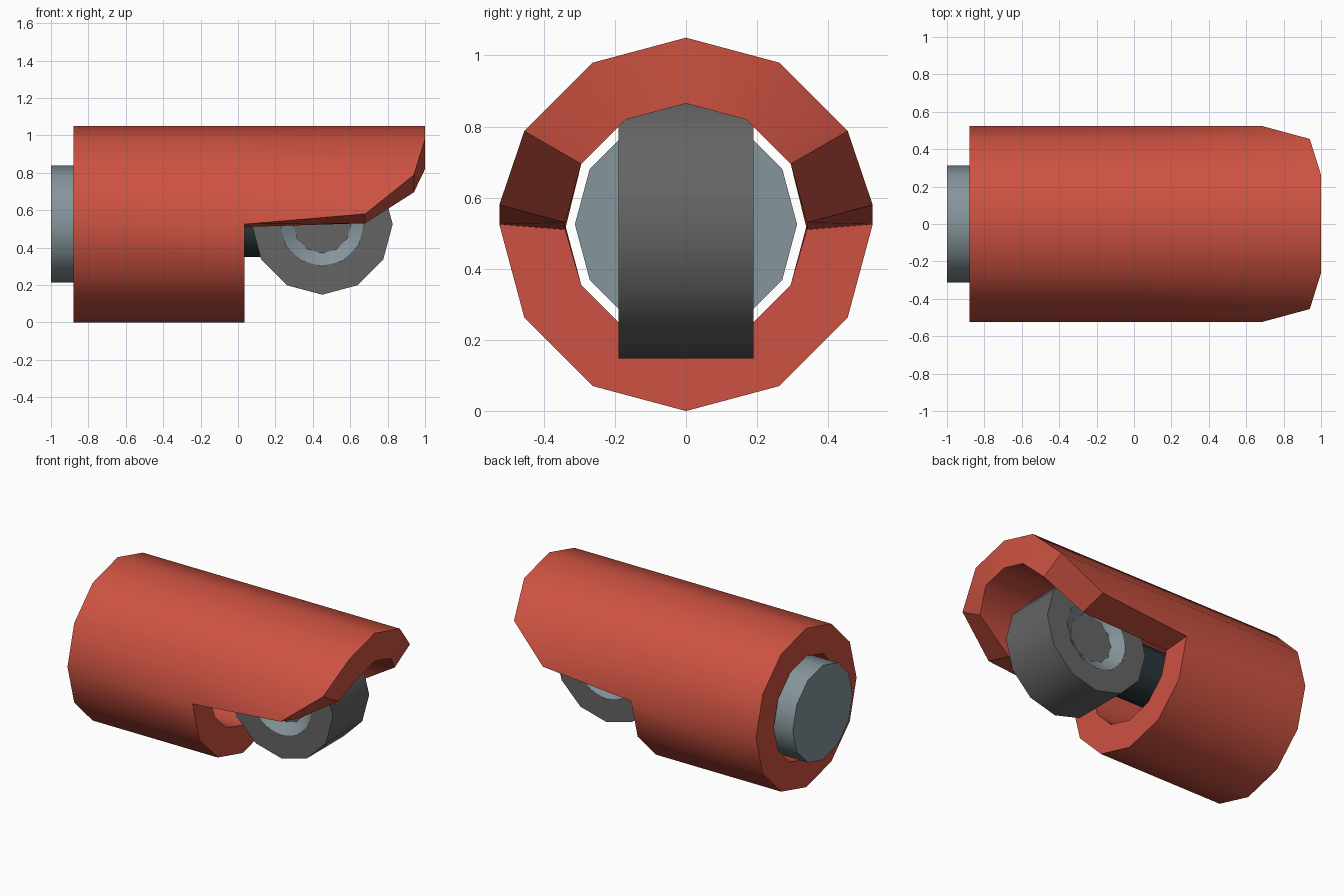
import bpy, bmesh, math

if "Cube" in bpy.data.objects:
    bpy.data.objects.remove(bpy.data.objects["Cube"])

N = 12            # sides of every round part
CZ = 0.525        # height of the main axis


def material(name, rgb):
    m = bpy.data.materials.new(name)
    m.diffuse_color = (*rgb, 1)
    m.use_nodes = True
    m.node_tree.nodes["Principled BSDF"].inputs["Base Color"].default_value = m.diffuse_color
    return m


red = material("red", (0.61, 0.085, 0.054))
grey = material("dark grey", (0.13, 0.13, 0.13))
steel = material("blue grey", (0.235, 0.30, 0.325))
black = material("blue black", (0.026, 0.038, 0.046))


def finish(name, bm, mats):
    bmesh.ops.recalc_face_normals(bm, faces=bm.faces[:])
    me = bpy.data.meshes.new(name)
    bm.to_mesh(me)
    bm.free()
    for m in mats:
        me.materials.append(m)
    ob = bpy.data.objects.new(name, me)
    bpy.context.collection.objects.link(ob)
    bpy.ops.object.select_all(action='DESELECT')
    ob.select_set(True)
    bpy.context.view_layer.objects.active = ob
    bpy.ops.object.shade_smooth_by_angle(angle=math.radians(33))
    return ob


def lathe(name, profile, place, mats, band_mats=None):
    """Turn (radius, distance along axis) rings into a closed solid."""
    bm = bmesh.new()
    rings = []
    for r, t in profile:
        rings.append([bm.verts.new(place(r * math.cos(2 * math.pi * i / N),
                                         r * math.sin(2 * math.pi * i / N), t))
                      for i in range(N)])
    for k, (a, b) in enumerate(zip(rings, rings[1:])):
        for i in range(N):
            j = (i + 1) % N
            f = bm.faces.new((a[i], a[j], b[j], b[i]))
            f.material_index = band_mats[k] if band_mats else 0
    bm.faces.new(rings[0])
    bm.faces.new(rings[-1])
    return finish(name, bm, mats)


def along_x(a, b, t):
    return (t, a, CZ + b)


def along_y(a, b, t):
    return (0.45 + a, t, CZ + b)


# Housing: thick tube, lower half cut short, upper half running on as a hood
bm = bmesh.new()
RO, RI = 0.525, 0.34


def vert(i, r, x, side_z=None):
    a = 2 * math.pi * i / N
    z = CZ + r * math.sin(a)
    if side_z is not None and i in (0, 6):
        z = side_z
    return bm.verts.new((x, r * math.cos(a), z))


back_o = [vert(i, RO, -0.88) for i in range(N)]
back_i = [vert(i, RI, -0.88) for i in range(N)]
mid_o = [vert(i, RO, 0.035) for i in range(N)]
mid_i = [vert(i, RI, 0.035, 0.51) for i in range(N)]
hood_x = [0.68, 0.94, 1.0, 1.0, 1.0, 0.94, 0.68]
tip_o = [vert(i, RO, x, 0.58) for i, x in enumerate(hood_x)]
tip_i = [vert(i, RI, x, 0.53) for i, x in enumerate(hood_x)]
for i in range(N):
    j = (i + 1) % N
    bm.faces.new((back_o[i], back_o[j], mid_o[j], mid_o[i]))
    bm.faces.new((back_i[i], back_i[j], mid_i[j], mid_i[i]))
    bm.faces.new((back_o[i], back_o[j], back_i[j], back_i[i]))
    if i < 6:
        bm.faces.new((mid_o[i], mid_o[j], tip_o[j], tip_o[i]))
        bm.faces.new((mid_i[i], mid_i[j], tip_i[j], tip_i[i]))
        bm.faces.new((tip_o[i], tip_o[j], tip_i[j], tip_i[i]))
    else:
        bm.faces.new((mid_o[i], mid_o[j], mid_i[j], mid_i[i]))
for i in (0, 6):
    bm.faces.new((mid_o[i], tip_o[i], tip_i[i], mid_i[i]))
finish("housing", bm, [red])

# Rear plunger and the thin shaft that carries the roller
lathe("rear_plunger", [(0.3125, -1.0), (0.3125, -0.45)], along_x, [steel])
lathe("roller_shaft", [(0.175, -0.46), (0.175, 0.15)], along_x, [black])

# Roller with a countersunk hub on both sides
lathe("roller",
      [(0.155, -0.14), (0.225, -0.19), (0.377, -0.19),
       (0.377, 0.19), (0.225, 0.19), (0.155, 0.14)],
      along_y, [grey, steel], [1, 0, 0, 0, 1])
